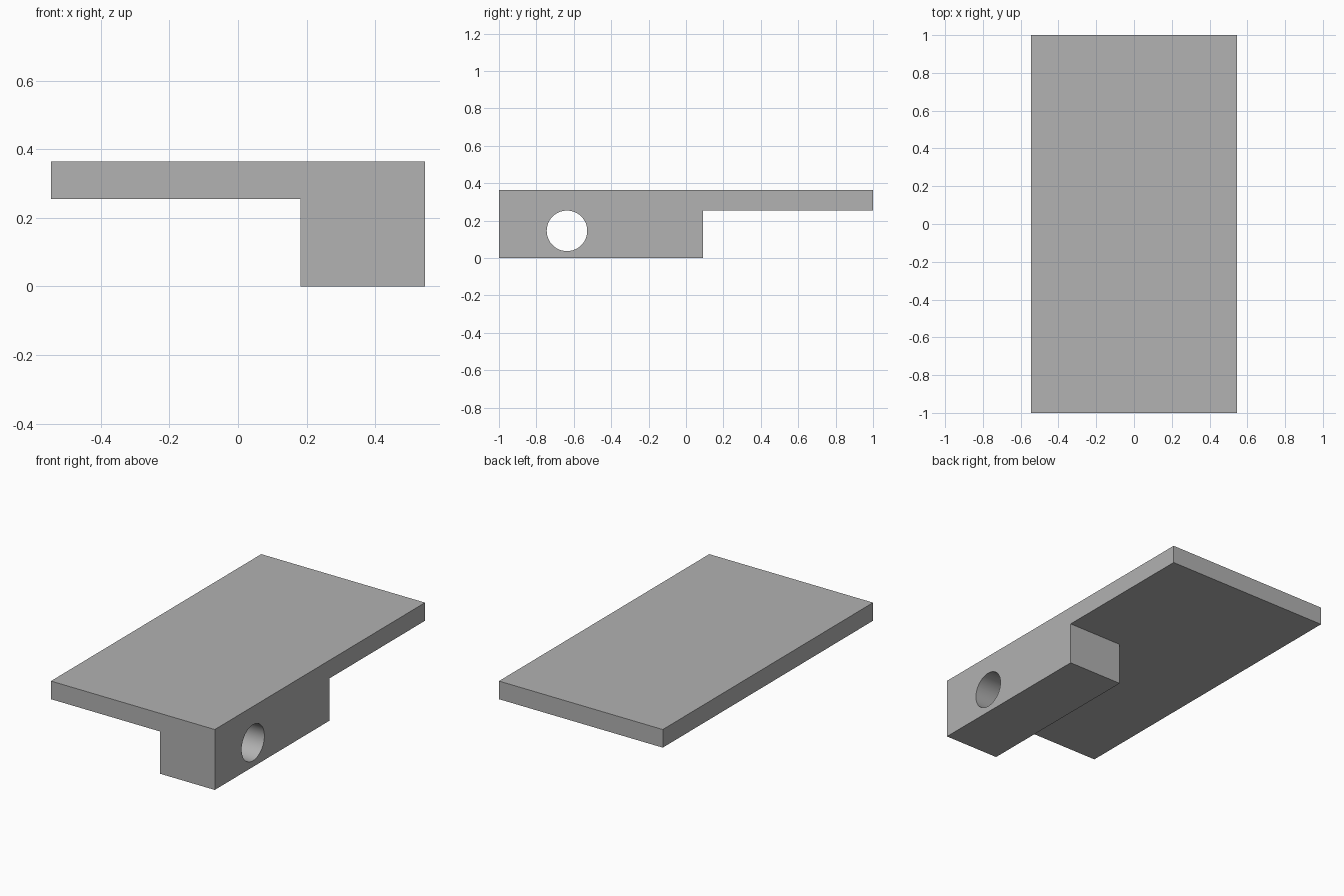
import bpy
import bmesh
import math
from mathutils import Matrix, Vector

default = bpy.data.objects.get("Cube")
if default:
    bpy.data.objects.remove(default, do_unlink=True)

UNIT = 2 / 55                      # one design unit
WIDTH, LENGTH, HEIGHT = 30 * UNIT, 2.0, 10 * UNIT
PLATE, BLOCK_W, BLOCK_L = 3 * UNIT, 10 * UNIT, 30 * UNIT
HOLE_Y, HOLE_Z, HOLE_R = -1 + 10 * UNIT, 4 * UNIT, 2.98 * UNIT

grey = bpy.data.materials.new("plain_grey")
grey.use_nodes = True
colour = (0.445, 0.445, 0.445, 1)
grey.diffuse_color = colour
grey.node_tree.nodes["Principled BSDF"].inputs["Base Color"].default_value = colour


def add_object(name, bm):
    mesh = bpy.data.meshes.new(name)
    bm.to_mesh(mesh)
    bm.free()
    obj = bpy.data.objects.new(name, mesh)
    bpy.context.collection.objects.link(obj)
    mesh.materials.append(grey)
    return obj


# Plate, cut along the block outline so its underside can be extruded
bm = bmesh.new()
size = Matrix.Diagonal((WIDTH, LENGTH, PLATE, 1))
bmesh.ops.create_cube(bm, size=1, matrix=Matrix.Translation((0, 0, HEIGHT - PLATE / 2)) @ size)
for point, normal in (((WIDTH / 2 - BLOCK_W, 0, 0), (1, 0, 0)),
                      ((0, BLOCK_L - 1, 0), (0, 1, 0))):
    bmesh.ops.bisect_plane(bm, geom=bm.verts[:] + bm.edges[:] + bm.faces[:],
                           plane_co=point, plane_no=normal)

# Block pulled down from the front left corner of the underside
bm.normal_update()
corner = [f for f in bm.faces if f.normal.z < -0.9
          and f.calc_center_median().x > WIDTH / 2 - BLOCK_W
          and f.calc_center_median().y < BLOCK_L - 1]
pulled = bmesh.ops.extrude_face_region(bm, geom=corner)["geom"]
bmesh.ops.delete(bm, geom=[f for f in corner if f.is_valid], context="FACES_ONLY")
bmesh.ops.translate(bm, vec=Vector((0, 0, PLATE - HEIGHT)),
                    verts=[v for v in pulled if isinstance(v, bmesh.types.BMVert)])
bmesh.ops.dissolve_limit(bm, angle_limit=0.01, verts=bm.verts[:], edges=bm.edges[:])
bmesh.ops.recalc_face_normals(bm, faces=bm.faces[:])
bracket = add_object("plate_with_block", bm)

# Round hole through the block, side to side
bm = bmesh.new()
place = Matrix.Translation((WIDTH / 2 - BLOCK_W / 2, HOLE_Y, HOLE_Z))
bmesh.ops.create_cone(bm, cap_ends=True, segments=64, radius1=HOLE_R, radius2=HOLE_R,
                      depth=BLOCK_W * 1.5, matrix=place @ Matrix.Rotation(math.pi / 2, 4, "Y"))
cutter = add_object("hole_cutter", bm)
cutter.hide_render = True

cut = bracket.modifiers.new("hole", "BOOLEAN")
cut.operation = "DIFFERENCE"
cut.solver = "EXACT"
cut.object = cutter

bpy.ops.object.select_all(action="DESELECT")
bracket.select_set(True)
bpy.context.view_layer.objects.active = bracket
bpy.ops.object.modifier_apply(modifier="hole")
bpy.data.objects.remove(cutter, do_unlink=True)
bpy.ops.object.shade_smooth_by_angle(angle=math.radians(30))
